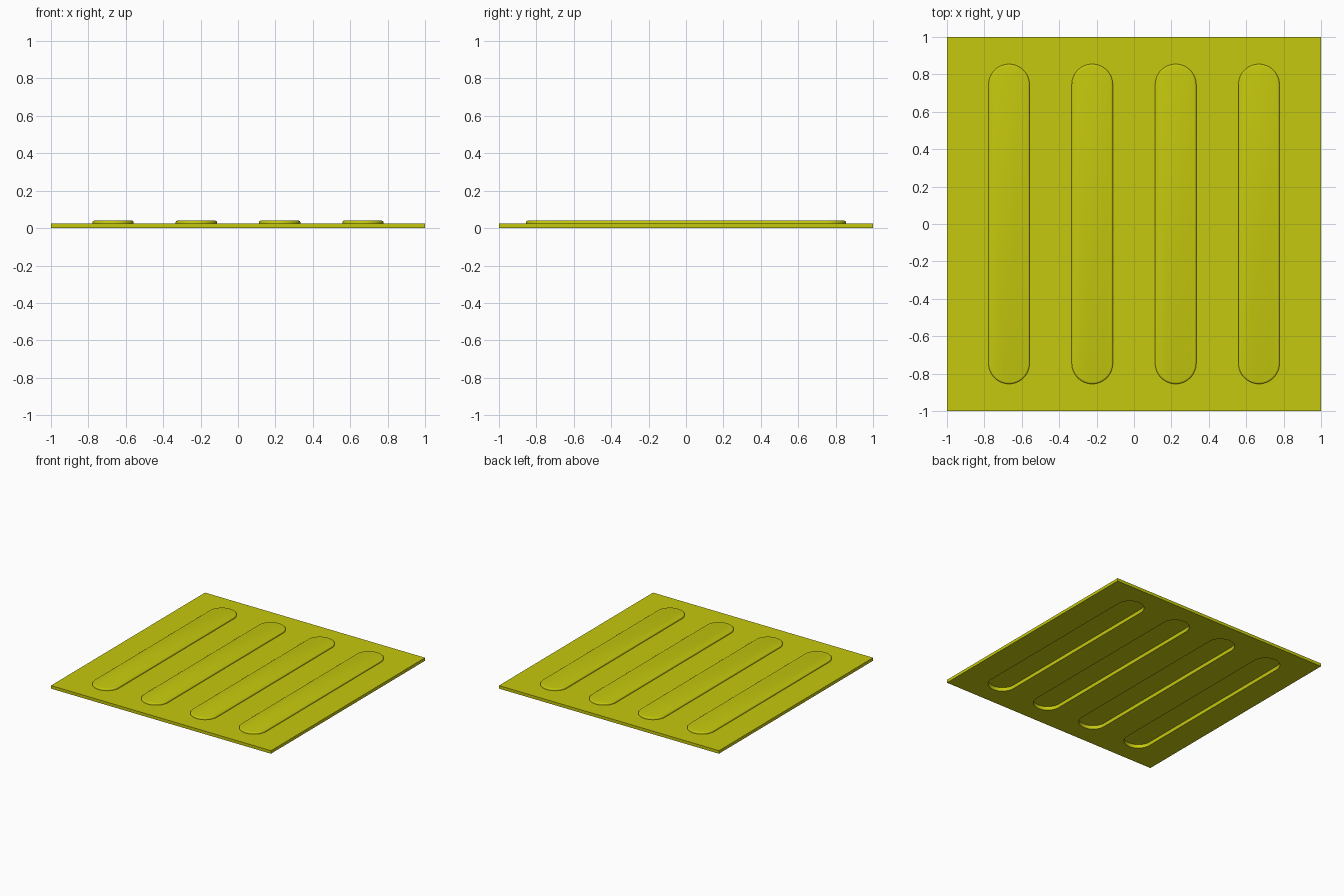
import bpy, bmesh, math

if "Cube" in bpy.data.objects:
    bpy.data.objects.remove(bpy.data.objects["Cube"])

T = 0.025            # plate thickness
R, L = 0.11, 0.745   # rib end radius, half length of its straight part
CENTRES = [-0.668, -0.223, 0.223, 0.668]
N = 24               # segments per rounded end

mat = bpy.data.materials.new("yellow")
mat.diffuse_color = (0.56, 0.58, 0.004, 1)
mat.use_nodes = True
mat.node_tree.nodes["Principled BSDF"].inputs["Base Color"].default_value = mat.diffuse_color

bm = bmesh.new()


def ring(points, z):
    return [bm.verts.new((x, y, z)) for x, y in points]


def stadium(cx, inset):
    r = R - inset
    pts = []
    for side, start in ((1, 0), (-1, math.pi)):
        for i in range(N + 1):
            a = start + math.pi * i / N
            pts.append((cx + r * math.cos(a), side * L + r * math.sin(a)))
    return pts


def bridge(a, b):
    for i in range(len(a)):
        j = (i + 1) % len(a)
        bm.faces.new((a[i], a[j], b[j], b[i]))


def loft(cx, profile):
    rings = [ring(stadium(cx, inset), z) for inset, z in profile]
    for a, b in zip(rings, rings[1:]):
        bridge(a, b)
    bm.faces.new(rings[-1])
    return rings[0]


def fill_around(square, holes):
    edges = []
    for loop in [square] + holes:
        for i, v in enumerate(loop):
            w = loop[(i + 1) % len(loop)]
            edges.append(bm.edges.get((v, w)) or bm.edges.new((v, w)))
    bmesh.ops.triangle_fill(bm, edges=edges, use_beauty=True)


# Raised ribs with rounded rims, and the matching hollows underneath
RIB = [(0, T), (0, 0.033), (0.002, 0.0365), (0.0055, 0.039), (0.01, 0.04)]
HOLLOW = [(0.002, 0), (0.002, 0.03)]
ribs = [loft(cx, RIB) for cx in CENTRES]
hollows = [loft(cx, HOLLOW) for cx in CENTRES]

# Square plate around them
corners = [(-1, -1), (1, -1), (1, 1), (-1, 1)]
top, bottom = ring(corners, T), ring(corners, 0)
bridge(bottom, top)
fill_around(top, ribs)
fill_around(bottom, hollows)
bmesh.ops.recalc_face_normals(bm, faces=bm.faces)

mesh = bpy.data.meshes.new("tactile_tile")
bm.to_mesh(mesh)
bm.free()
mesh.materials.append(mat)
tile = bpy.data.objects.new("tactile_tile", mesh)
bpy.context.collection.objects.link(tile)
bpy.context.view_layer.objects.active = tile
tile.select_set(True)
bpy.ops.object.shade_smooth_by_angle(angle=math.radians(35))
